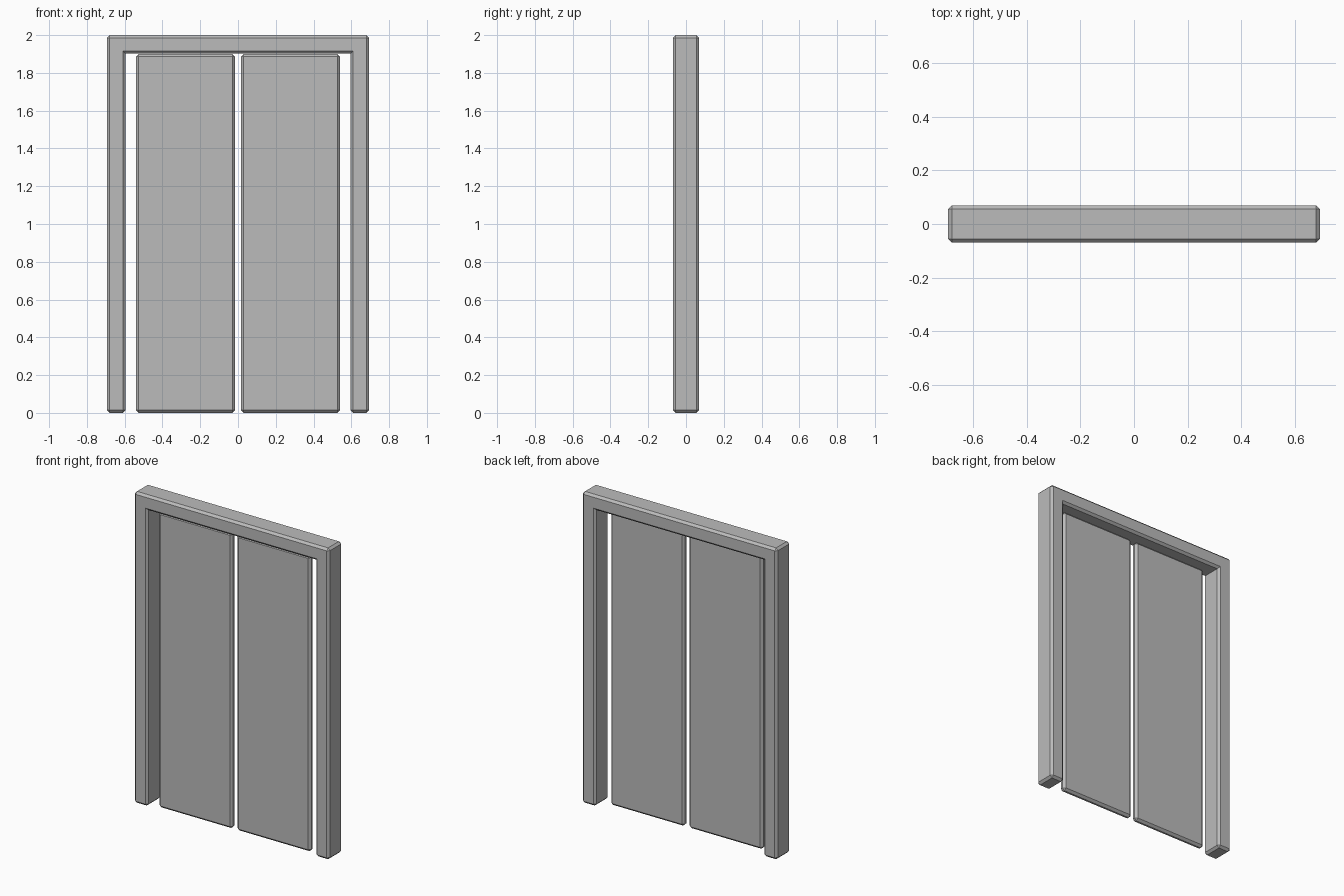
import bpy
import bmesh

# Remove the default cube
cube = bpy.data.objects.get("Cube")
if cube:
    bpy.data.objects.remove(cube, do_unlink=True)

GREY = (0.5, 0.5, 0.5, 1.0)
BEVEL = 0.014
HALF_WIDTH = 0.693
HALF_DEPTH = 0.069
POST_WIDTH = 0.097

# Single plain material
grey = bpy.data.materials.new("plain grey")
grey.use_nodes = True
grey.diffuse_color = GREY
grey.node_tree.nodes["Principled BSDF"].inputs["Base Color"].default_value = GREY


def bevelled_box(name, low, high):
    """Box between two corners with chamfered edges."""
    mesh = bpy.data.meshes.new(name)
    bm = bmesh.new()
    bmesh.ops.create_cube(bm, size=1)
    for v in bm.verts:
        v.co = [(a + b) / 2 + c * (b - a) for a, b, c in zip(low, high, v.co)]
    bm.to_mesh(mesh)
    bm.free()
    mesh.materials.append(grey)
    obj = bpy.data.objects.new(name, mesh)
    bpy.context.collection.objects.link(obj)
    mod = obj.modifiers.new("chamfer", "BEVEL")
    mod.width = BEVEL
    mod.segments = 1
    return obj


# Frame header across the top
bevelled_box("frame_header", (-HALF_WIDTH, -HALF_DEPTH, 1.902),
             (HALF_WIDTH, HALF_DEPTH, 2))

# Frame posts (tucked into the header) and door panels, one per side
for side, sign in (("left", 1), ("right", -1)):
    for part, inner, outer, front, back, top in (
            ("post", HALF_WIDTH - POST_WIDTH, HALF_WIDTH, -HALF_DEPTH, HALF_DEPTH, 1.94),
            ("door", 0.016, 0.54, -0.04, 0, 1.9)):
        x0, x1 = sorted((sign * inner, sign * outer))
        bevelled_box(f"{side}_{part}", (x0, front, 0), (x1, back, top))
